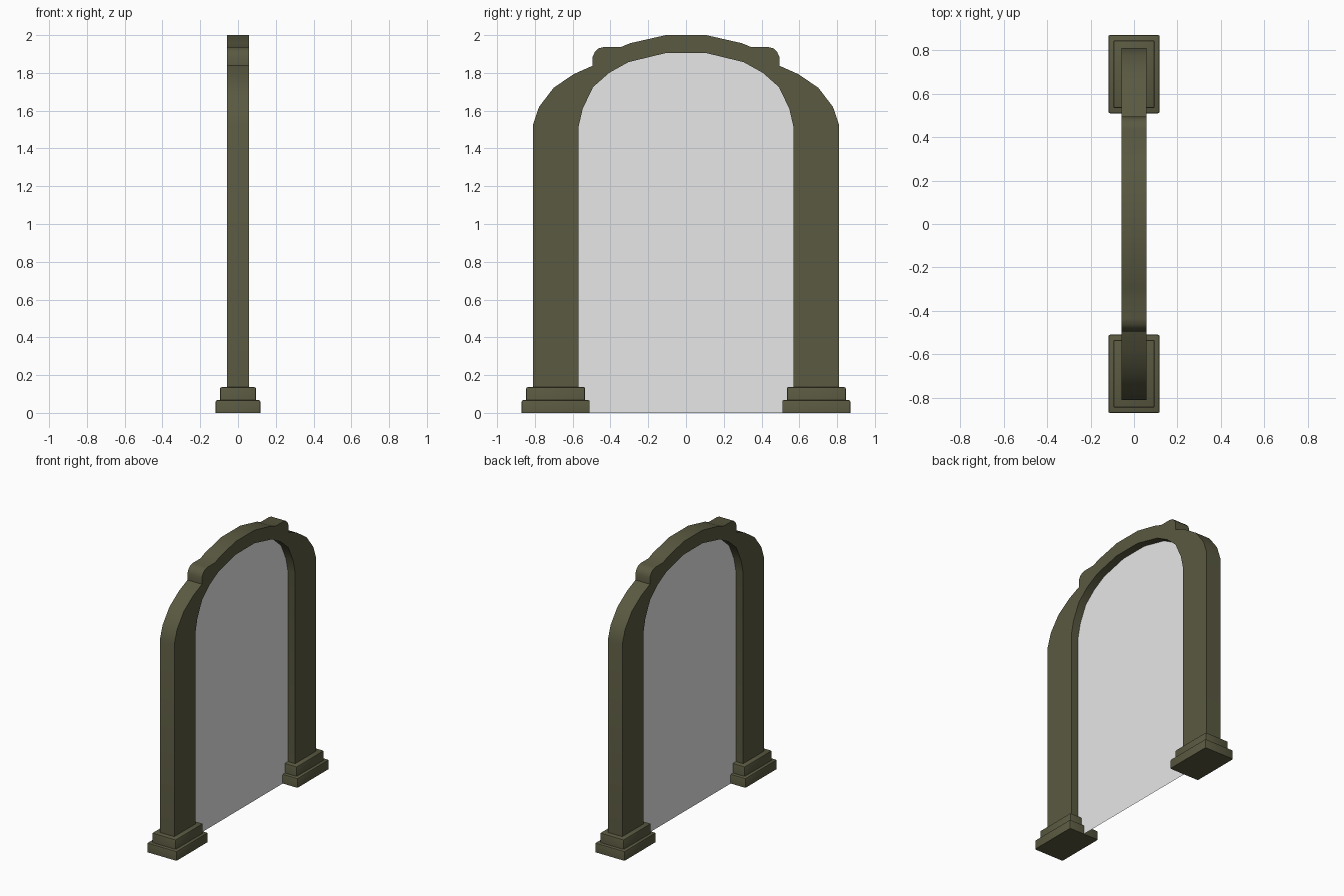
import bpy, bmesh, math

if "Cube" in bpy.data.objects:
    bpy.data.objects.remove(bpy.data.objects["Cube"])


def material(name, col):
    m = bpy.data.materials.new(name)
    m.diffuse_color = (*col, 1)
    m.use_nodes = True
    m.node_tree.nodes["Principled BSDF"].inputs["Base Color"].default_value = m.diffuse_color
    return m


olive = material("dark olive", (0.102, 0.100, 0.053))
pale = material("pale grey", (0.8, 0.8, 0.8))


def make_object(name, bm, mat, smooth=True):
    bmesh.ops.recalc_face_normals(bm, faces=bm.faces)
    me = bpy.data.meshes.new(name)
    bm.to_mesh(me)
    bm.free()
    me.materials.append(mat)
    ob = bpy.data.objects.new(name, me)
    bpy.context.collection.objects.link(ob)
    bpy.ops.object.select_all(action='DESELECT')
    bpy.context.view_layer.objects.active = ob
    ob.select_set(True)
    if smooth:
        bpy.ops.object.shade_smooth_by_angle(angle=math.radians(30))
    return ob


def mirrored(points):
    # full outline from the +y half
    return points + [(-y, z) for y, z in reversed(points)]


# half profiles (y, z), from the floor up to the crown
inner = [(0.57, 1.51), (0.547, 1.61), (0.492, 1.725), (0.407, 1.80),
         (0.305, 1.857), (0.107, 1.905)]
outer = [(0.81, 1.525), (0.778, 1.62), (0.70, 1.722), (0.593, 1.794),
         (0.494, 1.838), (0.494, 1.885), (0.482, 1.912), (0.463, 1.93),
         (0.435, 1.937), (0.344, 1.937), (0.296, 1.957), (0.107, 2.0)]

# arched frame: extruded outline
bm = bmesh.new()
outline = mirrored([(0.81, 0.02)] + outer) + mirrored([(0.57, 0.02)] + inner)[::-1]
face = bm.faces.new([bm.verts.new((-0.058, y, z)) for y, z in outline])
ext = bmesh.ops.extrude_face_region(bm, geom=[face])
bmesh.ops.translate(bm, vec=(0.116, 0, 0),
                    verts=[v for v in ext["geom"] if isinstance(v, bmesh.types.BMVert)])
make_object("arch_frame", bm, olive)

# flat pane filling the opening
bm = bmesh.new()
bm.faces.new([bm.verts.new((0, y, z)) for y, z in mirrored([(0.57, 0.0)] + inner)])
make_object("pane", bm, pale, smooth=False)

# stepped plinths under both pillars
for side, label in ((1, "back"), (-1, "front")):
    for part, hx, hy, z0, z1 in (("lower", 0.118, 0.18, 0.0, 0.067),
                                 ("upper", 0.095, 0.156, 0.06, 0.136)):
        bm = bmesh.new()
        bmesh.ops.create_cube(bm, size=1)
        for v in bm.verts:
            v.co = (v.co.x * 2 * hx, v.co.y * 2 * hy + side * 0.69,
                    z1 if v.co.z > 0 else z0)
        edges = [e for e in bm.edges if max(v.co.z for v in e.verts) > z0 + 0.01]
        bmesh.ops.bevel(bm, geom=edges, offset=0.007, segments=2,
                        profile=0.5, affect='EDGES')
        make_object(f"{label}_{part}_plinth", bm, olive)
